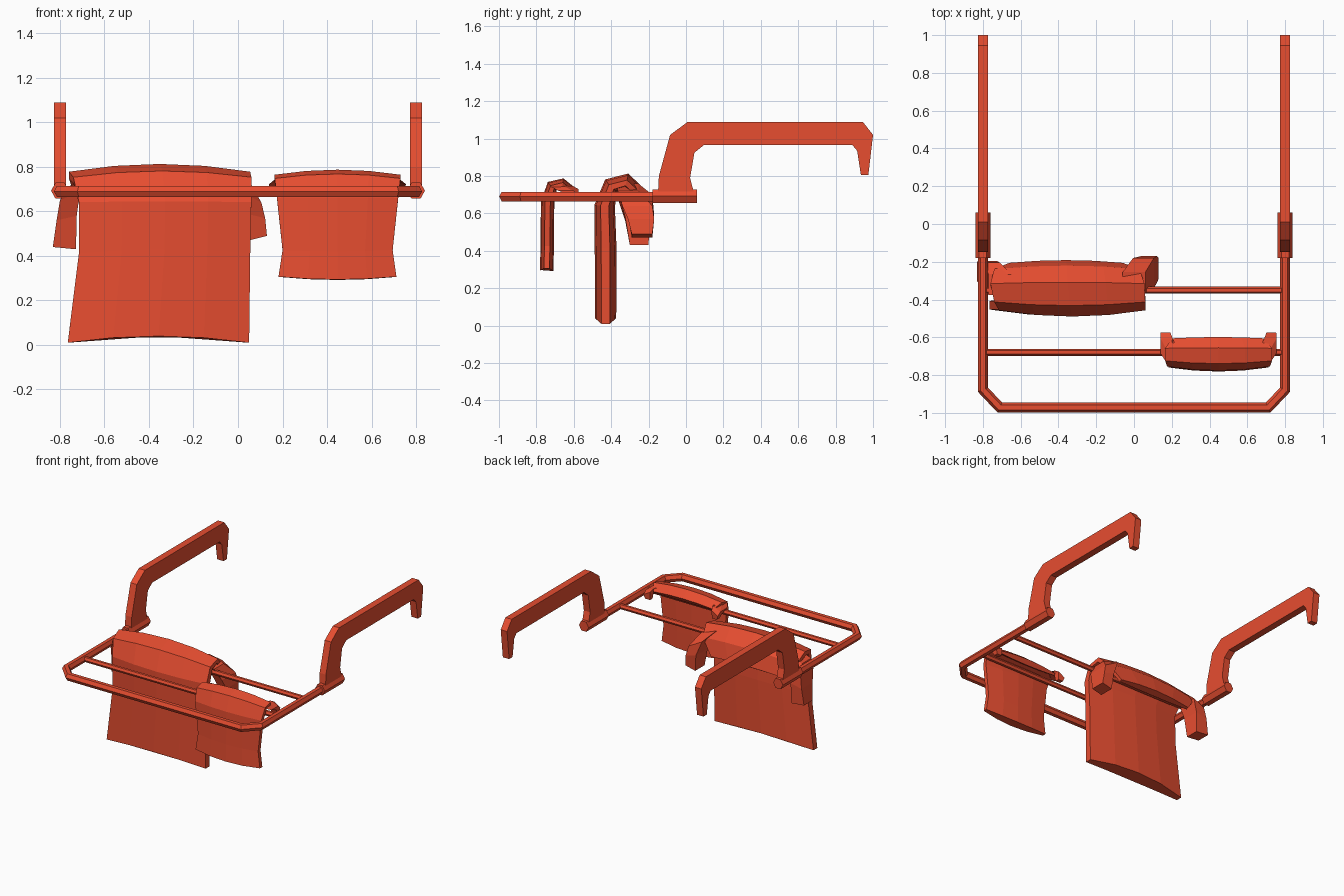
import bpy, bmesh, math
from mathutils import Vector

if "Cube" in bpy.data.objects:
    bpy.data.objects.remove(bpy.data.objects["Cube"])

mat = bpy.data.materials.new("red_orange")
mat.diffuse_color = (0.8, 0.075, 0.03, 1)
mat.use_nodes = True
mat.node_tree.nodes["Principled BSDF"].inputs["Base Color"].default_value = mat.diffuse_color


def loft(name, rings):
    """Skin a list of equal-length closed rings and cap both ends."""
    bm = bmesh.new()
    vs = [[bm.verts.new(p) for p in r] for r in rings]
    n = len(vs[0])
    for a, b in zip(vs, vs[1:]):
        for i in range(n):
            j = (i + 1) % n
            bm.faces.new((a[i], a[j], b[j], b[i]))
    bm.faces.new(vs[0])
    bm.faces.new(vs[-1])
    bmesh.ops.recalc_face_normals(bm, faces=bm.faces)
    me = bpy.data.meshes.new(name)
    bm.to_mesh(me)
    bm.free()
    me.materials.append(mat)
    ob = bpy.data.objects.new(name, me)
    bpy.context.collection.objects.link(ob)
    return ob


def tube(name, pts, r, rz):
    """Mitred six-sided bar along a horizontal path."""
    pts = [Vector(p) for p in pts]
    rings = []
    for i, p in enumerate(pts):
        d0 = (p - pts[i - 1]).normalized() if i else (pts[1] - p).normalized()
        d1 = (pts[i + 1] - p).normalized() if i < len(pts) - 1 else d0
        t = (d0 + d1).normalized()
        side = Vector((t.y, -t.x, 0)) / t.dot(d0)
        rings.append([p + side * r * math.cos(k * math.pi / 3)
                      + Vector((0, 0, rz / 0.866 * math.sin(k * math.pi / 3)))
                      for k in range(6)])
    return loft(name, rings)


# U-shaped frame and cross rods
Z = 0.69
tube("frame", [(-.8, 0, Z), (-.8, -.877, Z), (-.71, -.972, Z),
               (.71, -.972, Z), (.8, -.877, Z), (.8, 0, Z)], .027, .025)
for i, y in enumerate((-.35, -.68)):
    tube(f"cross_rod_{i}", [(-.79, y, Z), (.79, y, Z)], .018, .017)

# Sockets and railing hooks
hook = [(-.15, .70), (-.145, .80), (-.085, 1.02), (.01, 1.09), (.945, 1.09),
        (1.0, 1.02), (.975, .805), (.935, .805), (.915, .935), (.89, .965),
        (.095, .965), (.045, .925), (.022, .79), (.045, .70)]
for s, tag in ((-1, "left"), (1, "right")):
    tube(f"socket_{tag}", [(s * .8, -.18, .693), (s * .8, .06, .693)], .04, .036)
    loft(f"hook_{tag}", [[(s * .8 + d, y, z) for y, z in hook] for d in (-.026, .026)])


def garment(name, stations):
    """Lens-section shirt body draped along y/z; station = y, z, thickness, x0, x1, lift."""
    prof = (.4, .85, 1, .85, .4)
    rings = []
    for i, (y, z, t, x0, x1, lift) in enumerate(stations):
        a, b = stations[max(i - 1, 0)], stations[min(i + 1, len(stations) - 1)]
        tan = Vector((0, b[0] - a[0], b[1] - a[1])).normalized()
        nor = Vector((0, -tan.z, tan.y))
        def row(sign):
            return [Vector((x0 + (x1 - x0) * k / 4, y, z + lift * prof[k]))
                    + nor * t * prof[k] * sign for k in range(5)]
        rings.append(row(1) + row(-1)[::-1])
    return loft(name, rings)


def sleeve(name, stations):
    """Flattened four-sided sleeve; station = x, y, z, half x, half y, tilt."""
    loft(name, [[(x - a, y - b, z - k), (x + a, y - b, z + k),
                 (x + a, y + b, z + k), (x - a, y + b, z - k)]
                for x, y, z, a, b, k in stations])


# Large shirt
garment("large_shirt", [
    (-.43, -.01, .057, -.765, .05, .05),
    (-.43, .40, .058, -.715, .055, .03),
    (-.435, .64, .055, -.715, .06, 0),
    (-.40, .735, .045, -.74, .06, .015),
    (-.32, .755, .04, -.76, .055, .02),
    (-.25, .69, .035, -.74, .03, .02),
    (-.215, .585, .025, -.66, -.06, .02)])
sleeve("large_sleeve_right", [
    (.0, -.31, .74, .06, .055, -.02), (.05, -.26, .67, .055, .08, -.03),
    (.08, -.24, .58, .042, .07, -.01), (.09, -.235, .48, .04, .055, .01)])
sleeve("large_sleeve_left", [
    (-.71, -.32, .73, .06, .055, .02), (-.755, -.28, .67, .045, .075, .02),
    (-.77, -.26, .57, .045, .065, .01), (-.78, -.25, .435, .052, .05, -.005)])

# Small shirt
garment("small_shirt", [
    (-.745, .315, .036, .182, .712, -.022),
    (-.742, .43, .036, .20, .695, -.01),
    (-.74, .66, .036, .175, .72, 0),
    (-.715, .735, .032, .165, .73, .012),
    (-.66, .75, .026, .165, .73, .012),
    (-.61, .715, .02, .20, .69, .01)])
for s, tag in ((-1, "left"), (1, "right")):
    sleeve(f"small_sleeve_{tag}", [
        (.447 + s * .25, -.69, .745, .03, .035, 0),
        (.447 + s * .275, -.645, .735, .032, .04, -.012 * s),
        (.447 + s * .28, -.60, .715, .026, .025, -.015 * s),
        (.447 + s * .275, -.595, .67, .02, .015, 0)])
